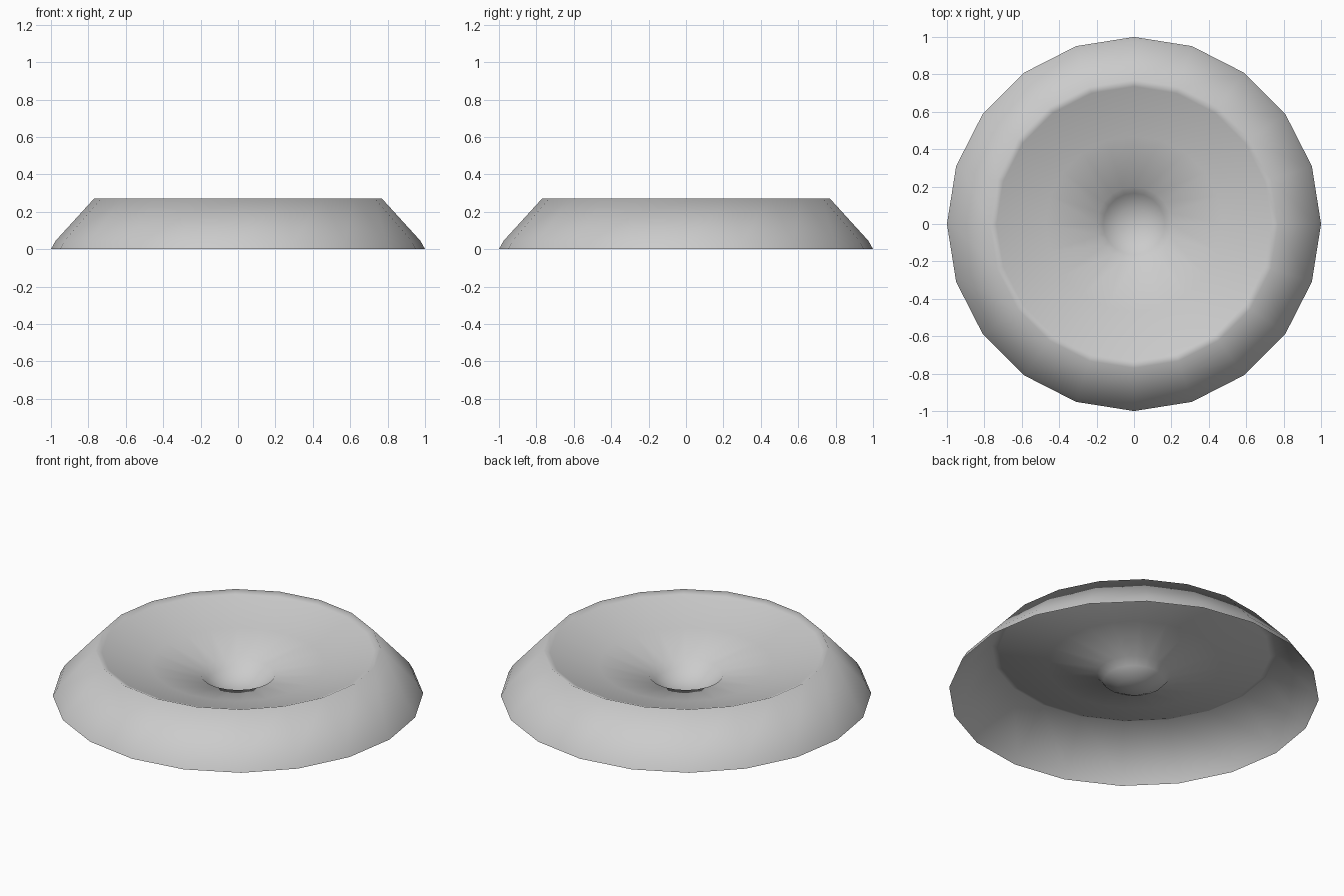
import bpy, bmesh, math

if "Cube" in bpy.data.objects:
    bpy.data.objects.remove(bpy.data.objects["Cube"])

SIDES = 20
# Radius and height: outer foot, rim, dish, central dimple
profile = [(1.0, 0.0), (0.975, 0.045), (0.77, 0.27), (0.735, 0.255),
           (0.47, 0.18), (0.2, 0.12), (0.165, 0.08), (0.09, 0.04)]
centre_z = 0.025

bm = bmesh.new()
rings = []
for r, z in profile:
    rings.append([bm.verts.new((r * math.cos(2 * math.pi * i / SIDES),
                                r * math.sin(2 * math.pi * i / SIDES), z))
                  for i in range(SIDES)])

# Thin open-bottomed shell
for a, b in zip(rings, rings[1:]):
    for i in range(SIDES):
        j = (i + 1) % SIDES
        bm.faces.new((a[i], a[j], b[j], b[i]))

# Dimple bottom
c = bm.verts.new((0, 0, centre_z))
for i in range(SIDES):
    bm.faces.new((rings[-1][i], rings[-1][(i + 1) % SIDES], c))

for f in bm.faces:
    f.smooth = True
mesh = bpy.data.meshes.new("dished_disc")
bm.to_mesh(mesh)
bm.free()
disc = bpy.data.objects.new("dished_disc", mesh)
bpy.context.collection.objects.link(disc)
